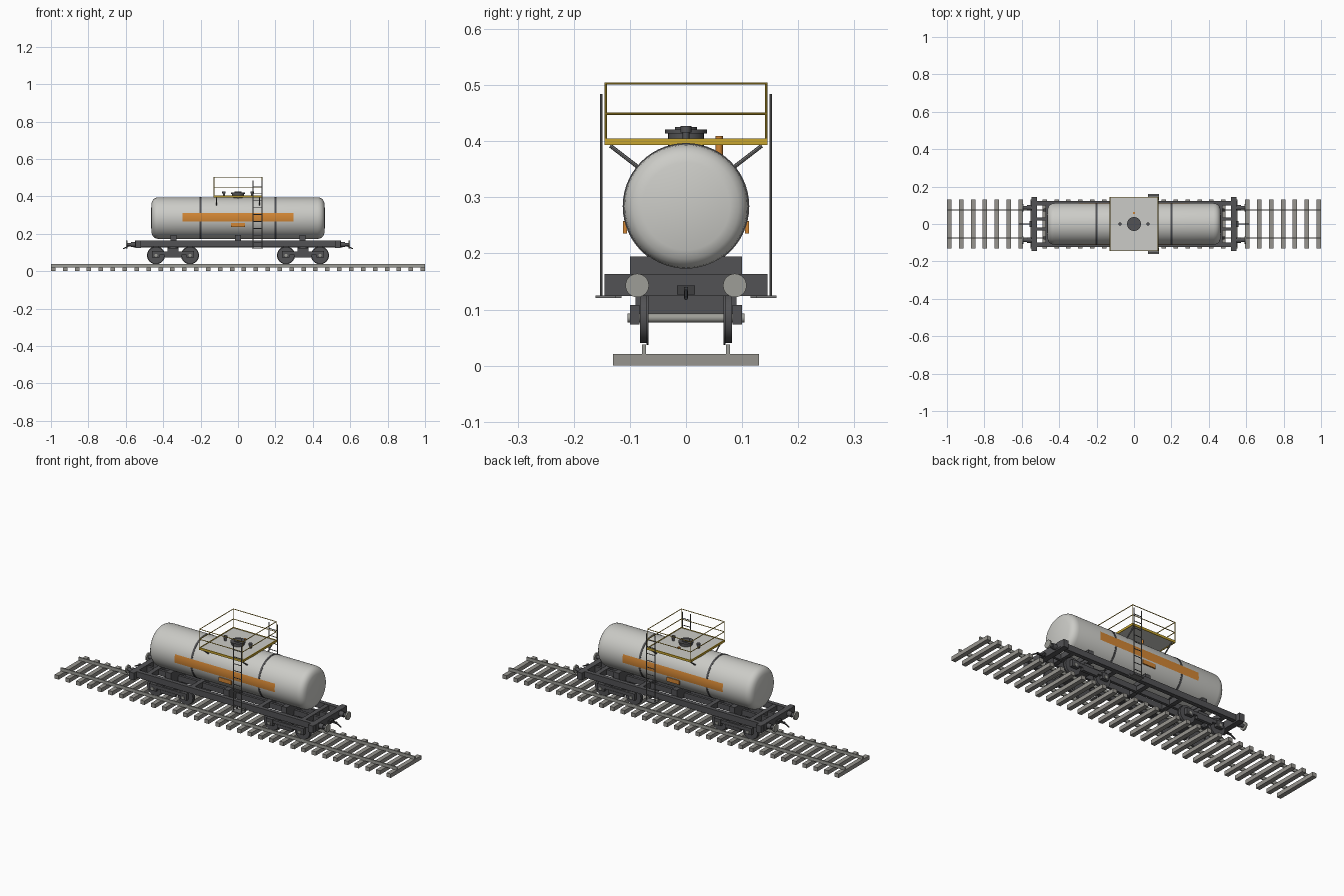
import bpy, bmesh, math
from mathutils import Vector

if "Cube" in bpy.data.objects:
    bpy.data.objects.remove(bpy.data.objects["Cube"])


def mat(name, rgb):
    m = bpy.data.materials.new(name)
    m.diffuse_color = (*rgb, 1)
    m.use_nodes = True
    m.node_tree.nodes["Principled BSDF"].inputs["Base Color"].default_value = m.diffuse_color
    return m


PALE = mat("pale grey paint", (0.60, 0.60, 0.57))
DARK = mat("dark frame grey", (0.085, 0.085, 0.09))
BLACK = mat("blackened steel", (0.05, 0.05, 0.053))
STEEL = mat("bare steel", (0.34, 0.34, 0.31))
STONE = mat("sleeper grey", (0.31, 0.30, 0.275))
LADDER = mat("ladder grey", (0.18, 0.18, 0.18))
ORANGE = mat("orange marking", (0.65, 0.24, 0.035))
YELLOW = mat("safety yellow", (0.58, 0.38, 0.03))


class Part:
    """Collects simple solids into one named object."""

    def __init__(self, name, material):
        self.name, self.material, self.bm = name, material, bmesh.new()

    def box(self, x, y, z):
        """Box from three (low, high) ranges."""
        vs = bmesh.ops.create_cube(self.bm, size=1)["verts"]
        for v in vs:
            v.co = Vector([(a + b) / 2 + c * (b - a) for c, (a, b) in zip(v.co, (x, y, z))])

    def rod(self, a, b, r, r2=None, n=8):
        """Cylinder or cone from point a to point b."""
        a, b = Vector(a), Vector(b)
        vs = bmesh.ops.create_cone(self.bm, cap_ends=True, segments=n, radius1=r,
                                   radius2=r if r2 is None else r2, depth=(b - a).length)["verts"]
        rot = Vector((0, 0, 1)).rotation_difference(b - a)
        for v in vs:
            v.co = rot @ v.co + (a + b) / 2

    def shell(self, cz, r, x, angles, n):
        """Curved strip about the x axis."""
        rows = []
        for i in range(n + 1):
            t = angles[0] + (angles[1] - angles[0]) * i / n
            rows.append([self.bm.verts.new((px, r * math.cos(t), cz + r * math.sin(t))) for px in x])
        for p, q in zip(rows, rows[1:]):
            self.bm.faces.new((p[0], p[1], q[1], q[0]))

    def done(self, smooth=False):
        bmesh.ops.recalc_face_normals(self.bm, faces=self.bm.faces)
        me = bpy.data.meshes.new(self.name)
        self.bm.to_mesh(me)
        self.bm.free()
        me.materials.append(self.material)
        ob = bpy.data.objects.new(self.name, me)
        bpy.context.collection.objects.link(ob)
        if smooth:
            bpy.ops.object.select_all(action='DESELECT')
            ob.select_set(True)
            bpy.context.view_layer.objects.active = ob
            bpy.ops.object.shade_smooth_by_angle(angle=math.radians(35))
        return ob


SIDES = (-1, 1)

# Track
p = Part("sleepers", STONE)
for i in range(32):
    x = -0.988 + i * 1.976 / 31
    p.box((x - 0.012, x + 0.012), (-0.13, 0.13), (0, 0.021))
p.done()
p = Part("rails", STEEL)
for s in SIDES:
    y = 0.075 * s
    p.box((-1, 1), (y - 0.0035, y + 0.0035), (0.021, 0.038))
p.done()

# Wheelsets and bogies
wheels, axles, frames = Part("wheels", DARK), Part("axles", STEEL), Part("bogie_frames", DARK)
for e in SIDES:
    c = 0.3475 * e
    for x in (c - 0.091, c + 0.091):
        axles.rod((x, -0.104, 0.085), (x, 0.104, 0.085), 0.008, n=16)
        for s in SIDES:
            wheels.rod((x, 0.070 * s, 0.085), (x, 0.082 * s, 0.085), 0.045, n=32)
            wheels.rod((x, 0.067 * s, 0.085), (x, 0.070 * s, 0.085), 0.048, n=32)
            frames.box((x - 0.02, x + 0.02), sorted((0.083 * s, 0.10 * s)), (0.073, 0.108))
    for s in SIDES:
        frames.box((c - 0.09, c + 0.09), sorted((0.085 * s, 0.098 * s)), (0.088, 0.106))
        frames.box((c - 0.045, c + 0.045), sorted((0.084 * s, 0.10 * s)), (0.073, 0.09))
    frames.box((c - 0.03, c + 0.03), (-0.09, 0.09), (0.093, 0.125))
    frames.rod((c, 0, 0.12), (c, 0, 0.14), 0.03, n=16)
wheels.done(True)
axles.done(True)
frames.done()

# Underframe
p = Part("underframe", DARK)
for s in SIDES:
    p.box((-0.55, 0.55), sorted((0.10 * s, 0.122 * s)), (0.131, 0.163))
    p.box((-0.54, 0.54), sorted((0.02 * s, 0.034 * s)), (0.128, 0.158))
for e in SIDES:
    p.box(sorted((0.518 * e, 0.548 * e)), (-0.145, 0.145), (0.124, 0.163))
for x in (-0.46, -0.345, -0.2, 0, 0.2, 0.345, 0.46):
    p.box((x - 0.012, x + 0.012), (-0.11, 0.11), (0.132, 0.161))
p.done()

# Saddles carrying the tank
p = Part("tank_saddles", DARK)
for x in (-0.345, 0, 0.345):
    p.box((x - 0.015, x + 0.015), (-0.10, 0.10), (0.155, 0.195))
p.done()

# Buffers and couplers
stems, heads, hooks = Part("buffer_stems", DARK), Part("buffer_heads", STEEL), Part("couplers", BLACK)
for e in SIDES:
    for s in SIDES:
        y = 0.087 * s
        stems.rod((0.545 * e, y, 0.143), (0.572 * e, y, 0.143), 0.014, n=16)
        stems.rod((0.57 * e, y, 0.143), (0.592 * e, y, 0.143), 0.009, n=16)
        heads.rod((0.590 * e, y, 0.143), (0.598 * e, y, 0.143), 0.021, n=24)
    hooks.box(sorted((0.545 * e, 0.56 * e)), (-0.016, 0.016), (0.127, 0.143))
    hooks.box(sorted((0.555 * e, 0.59 * e)), (-0.004, 0.004), (0.131, 0.14))
    hooks.rod((0.58 * e, 0, 0.137), (0.614 * e, 0, 0.12), 0.0035)
stems.done(True)
heads.done(True)
hooks.done()

# Tank: profile spun about the x axis
CZ = 0.284
bm = bmesh.new()
half = [(0.425, 0.111), (0.438, 0.109), (0.449, 0.103), (0.457, 0.094), (0.463, 0.078), (0.466, 0.0)]
prof = [(-x, r) for x, r in reversed(half)] + half
vs = [bm.verts.new((x, 0, CZ + r)) for x, r in prof]
es = [bm.edges.new(pair) for pair in zip(vs, vs[1:])]
bmesh.ops.spin(bm, geom=vs + es, cent=(0, 0, CZ), axis=(1, 0, 0), angle=math.tau, steps=56)
bmesh.ops.remove_doubles(bm, verts=bm.verts, dist=1e-5)
p = Part("tank", PALE)
p.bm.free()
p.bm = bm
p.done(True)

# Straps round the tank
p = Part("tank_straps", DARK)
for x in (-0.2, 0.2):
    p.rod((x - 0.005, 0, CZ), (x + 0.005, 0, CZ), 0.1128, n=56)
p.done(True)

# Long curved marking and small plate on each side
p = Part("side_stripes", ORANGE)
for mid in (0, math.pi):
    p.shell(CZ, 0.1135, (-0.298, 0.298), (mid - 0.19 * math.cos(mid) + 0.03 * math.cos(mid),
                                          mid + 0.24 * math.cos(mid)), 8)
p.done(True)
p = Part("small_side_plates", ORANGE)
for s in SIDES:
    p.box((-0.038, 0.038), sorted((0.1055 * s, 0.112 * s)), (0.236, 0.258))
p.done()

# Walkway deck with yellow edging and railing
X, Y = 0.128, 0.143
p = Part("walkway_deck", PALE)
p.box((-X, X), (-Y, Y), (0.396, 0.402))
p.done()
edge, rail = Part("deck_edging", YELLOW), Part("railing", YELLOW)
for s in SIDES:
    edge.box((-X - 0.002, X + 0.002), sorted((s * (Y - 0.002), s * (Y + 0.002))), (0.393, 0.405))
    edge.box(sorted((s * (X - 0.002), s * (X + 0.002))), (-Y, Y), (0.393, 0.405))
    for z in (0.449, 0.503):
        rail.rod((-X, s * Y, z), (X, s * Y, z), 0.002)
        rail.rod((s * X, -Y, z), (s * X, Y, z), 0.002)
    for e in SIDES:
        rail.rod((e * X, s * Y, 0.40), (e * X, s * Y, 0.505), 0.002)
edge.done()
rail.done()

# Struts beneath the deck
p = Part("deck_struts", LADDER)
for e in SIDES:
    for s in SIDES:
        p.rod((0.115 * e, 0.083 * s, 0.352), (0.115 * e, 0.135 * s, 0.392), 0.0035)
p.done()

# Ladders with a bottom step on both sides
p = Part("ladders", LADDER)
for s in SIDES:
    y = 0.151 * s
    for x in (0.08, 0.128):
        p.rod((x, y, 0.122), (x, y, 0.484), 0.0025)
    for i in range(9):
        z = 0.155 + i * 0.037
        p.rod((0.08, y, z), (0.128, y, z), 0.002)
    p.box((0.074, 0.134), sorted((0.125 * s, 0.161 * s)), (0.121, 0.125))
    for x in (0.08, 0.128):
        p.box((x - 0.002, x + 0.002), sorted((0.115 * s, 0.127 * s)), (0.121, 0.14))
p.done()

# Hatch and valves on top
p = Part("hatch", DARK)
p.rod((0, 0, 0.39), (0, 0, 0.415), 0.032, n=24)
p.rod((0, 0, 0.414), (0, 0, 0.421), 0.037, n=24)
p.rod((0, 0, 0.421), (0, 0, 0.425), 0.02, n=24)
p.done(True)
p = Part("valves", DARK)
for s in SIDES:
    p.rod((0.075 * s, 0, 0.39), (0.075 * s, 0, 0.418), 0.006, n=12)
    p.rod((0.075 * s, 0, 0.416), (0.075 * s, 0, 0.427), 0.0095, n=12)
p.done(True)
p = Part("relief_valve", ORANGE)
p.rod((0, 0.059, 0.375), (0, 0.059, 0.409), 0.0065, n=12)
p.done(True)
